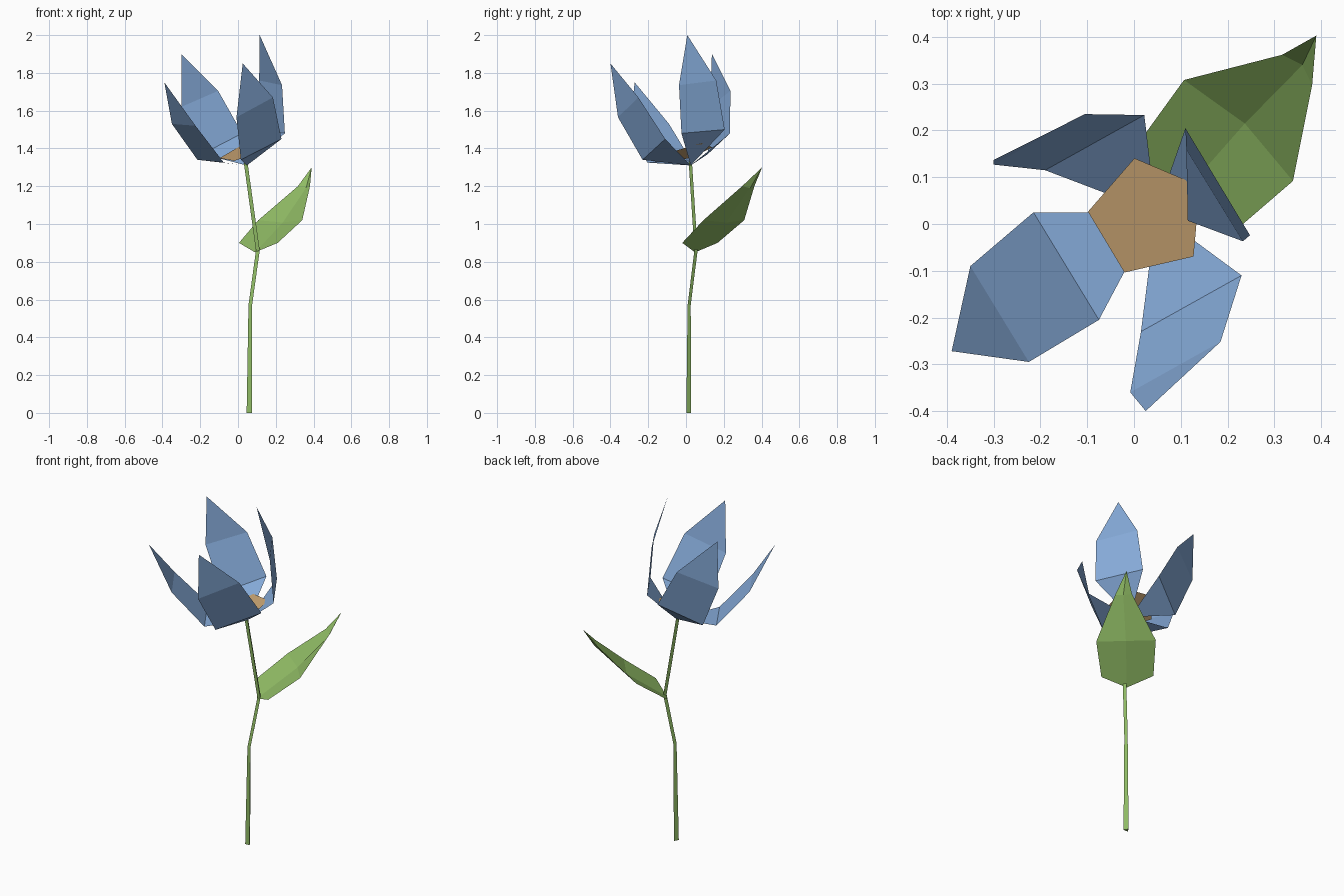
import bpy, math
from mathutils import Vector


def material(name, rgb):
    m = bpy.data.materials.new(name)
    m.diffuse_color = (*rgb, 1.0)
    return m


BLUE = material("petal_blue", (0.24, 0.41, 0.70))
GREEN = material("leaf_green", (0.28, 0.50, 0.13))
TAN = material("centre_tan", (0.58, 0.37, 0.17))


def make(name, verts, faces, mat):
    me = bpy.data.meshes.new(name)
    me.from_pydata([tuple(v) for v in verts], [], faces)
    me.materials.append(mat)
    ob = bpy.data.objects.new(name, me)
    bpy.context.collection.objects.link(ob)
    return ob


# Stem: triangular section swept along a bent path
path = [(0.06, 0.01, 0), (0.065, 0.014, 0.57), (0.105, 0.05, 0.86), (0.04, 0.02, 1.33)]
radii = [0.0165, 0.011, 0.0115, 0.0115]
verts, faces = [], []
for p, r in zip(path, radii):
    for k in range(3):
        a = math.radians(90 + 120 * k)
        verts.append((p[0] + r * math.cos(a), p[1] + r * math.sin(a), p[2]))
for i in range(len(path) - 1):
    for k in range(3):
        j = (k + 1) % 3
        faces.append((i * 3 + k, i * 3 + j, i * 3 + 3 + j, i * 3 + 3 + k))
n = len(verts)
faces += [(2, 1, 0), (n - 3, n - 2, n - 1)]
make("stem", verts, faces, GREEN)

# Petals: shared base point, two cross rows (left, right), tip
base = (0.047, 0.025, 1.31)
petals = {
    "petal_front_left": [(-0.215, 0.025, 1.34), (-0.075, -0.205, 1.325),
                         (-0.35, -0.09, 1.53), (-0.225, -0.295, 1.52), (-0.39, -0.272, 1.75)],
    "petal_front_right": [(0.015, -0.23, 1.34), (0.23, -0.11, 1.45),
                          (-0.008, -0.36, 1.565), (0.185, -0.252, 1.67), (0.025, -0.40, 1.85)],
    "petal_back_right": [(0.248, -0.024, 1.48), (0.11, 0.205, 1.50),
                         (0.233, -0.037, 1.735), (0.112, 0.16, 1.76), (0.115, 0.007, 2.0)],
    "petal_back_left": [(0.022, 0.233, 1.48), (-0.19, 0.115, 1.37),
                        (-0.105, 0.235, 1.705), (-0.30, 0.127, 1.62), (-0.30, 0.137, 1.90)],
}
for name, pts in petals.items():
    make(name, [base] + pts, [(0, 1, 2), (1, 3, 4, 2), (3, 5, 4)], BLUE)

# Flower centre: flat five-sided disc, tilted like the flower
cx, cy, r = 0.03, 0.015, 0.129
disc = []
for k in range(5):
    a = math.radians(31 + 72 * k)
    dx, dy = r * math.cos(a), r * math.sin(a)
    disc.append((cx + dx, cy + dy, 1.38 + 0.27 * (dx + dy)))
make("flower_centre", disc, [(0, 1, 2, 3, 4)], TAN)

# Leaf: V-folded rows (left, midrib, right) closing to a tip
rows = [
    [(0.005, 0.167, 0.90), (0.09, 0.048, 0.85), (0.21, -0.02, 0.90)],
    [(0.107, 0.308, 1.02), (0.237, 0.215, 1.008), (0.34, 0.092, 1.02)],
    [(0.317, 0.362, 1.20), (0.36, 0.34, 1.19), (0.381, 0.297, 1.20)],
]
verts = [p for row in rows for p in row] + [(0.39, 0.403, 1.30)]
faces = []
for i in range(2):
    for k in range(2):
        a = i * 3 + k
        faces.append((a, a + 1, a + 4, a + 3))
faces += [(6, 7, 9), (7, 8, 9)]
make("leaf", verts, faces, GREEN)
